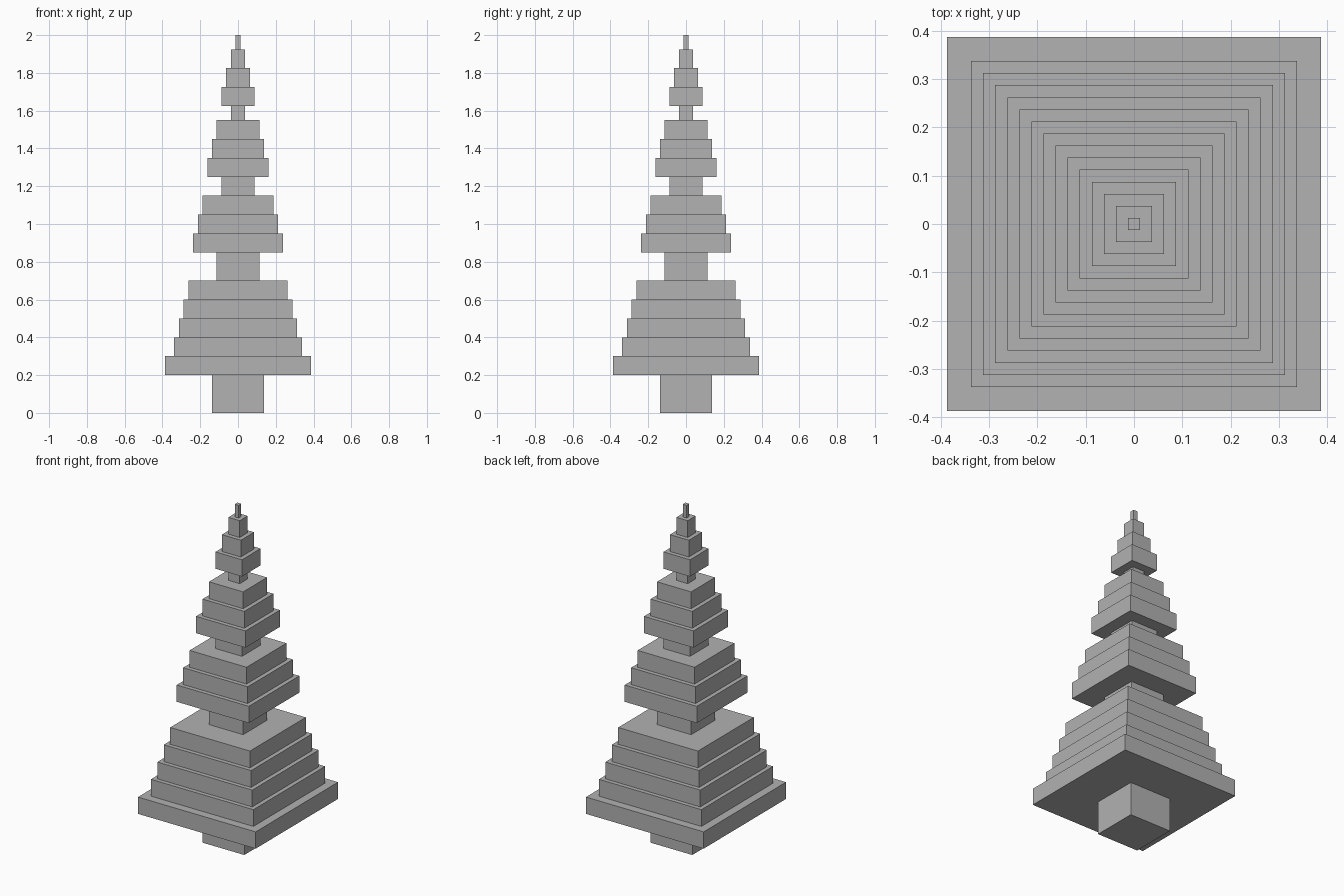
import bpy

cube = bpy.data.objects.get("Cube")
if cube:
    bpy.data.objects.remove(cube, do_unlink=True)

# Single flat grey
grey = bpy.data.materials.new("mid_grey")
grey.use_nodes = True
colour = (0.445, 0.445, 0.445, 1)
grey.diffuse_color = colour
grey.node_tree.nodes["Principled BSDF"].inputs["Base Color"].default_value = colour


def block(name, half, bottom, height):
    """Square block standing on the given height; returns its top."""
    bpy.ops.mesh.primitive_cube_add(size=1, location=(0, 0, bottom + height / 2))
    ob = bpy.context.object
    ob.name = name
    ob.scale = (2 * half, 2 * half, height)
    bpy.ops.object.transform_apply(location=False, rotation=False, scale=True)
    ob.data.materials.append(grey)
    return bottom + height


LAYER = 0.1   # height of a foliage slab
STEP = 0.025  # how far each slab is set in from the one below

# Each section: trunk half width, trunk height, widest step half width, slab count
sections = [
    ("lower", 0.1375, 0.2, 0.3375, 4),
    ("middle", 0.1125, 0.15, 0.2375, 3),
    ("upper", 0.0875, 0.1, 0.1625, 3),
    ("crown", 0.0375, 0.075, 0.0875, 3),
]

z = 0.0
for name, trunk, trunk_height, widest, count in sections:
    z = block(name + "_trunk", trunk, z, trunk_height)
    # The lowest tier has an extra wide skirt
    if name == "lower":
        z = block("bottom_skirt", widest + 2 * STEP, z, LAYER)
    for i in range(count):
        z = block(f"{name}_foliage_{i + 1}", widest - i * STEP, z, LAYER)

# Thin tip
block("tip", STEP / 2, z, 2.0 - z)
